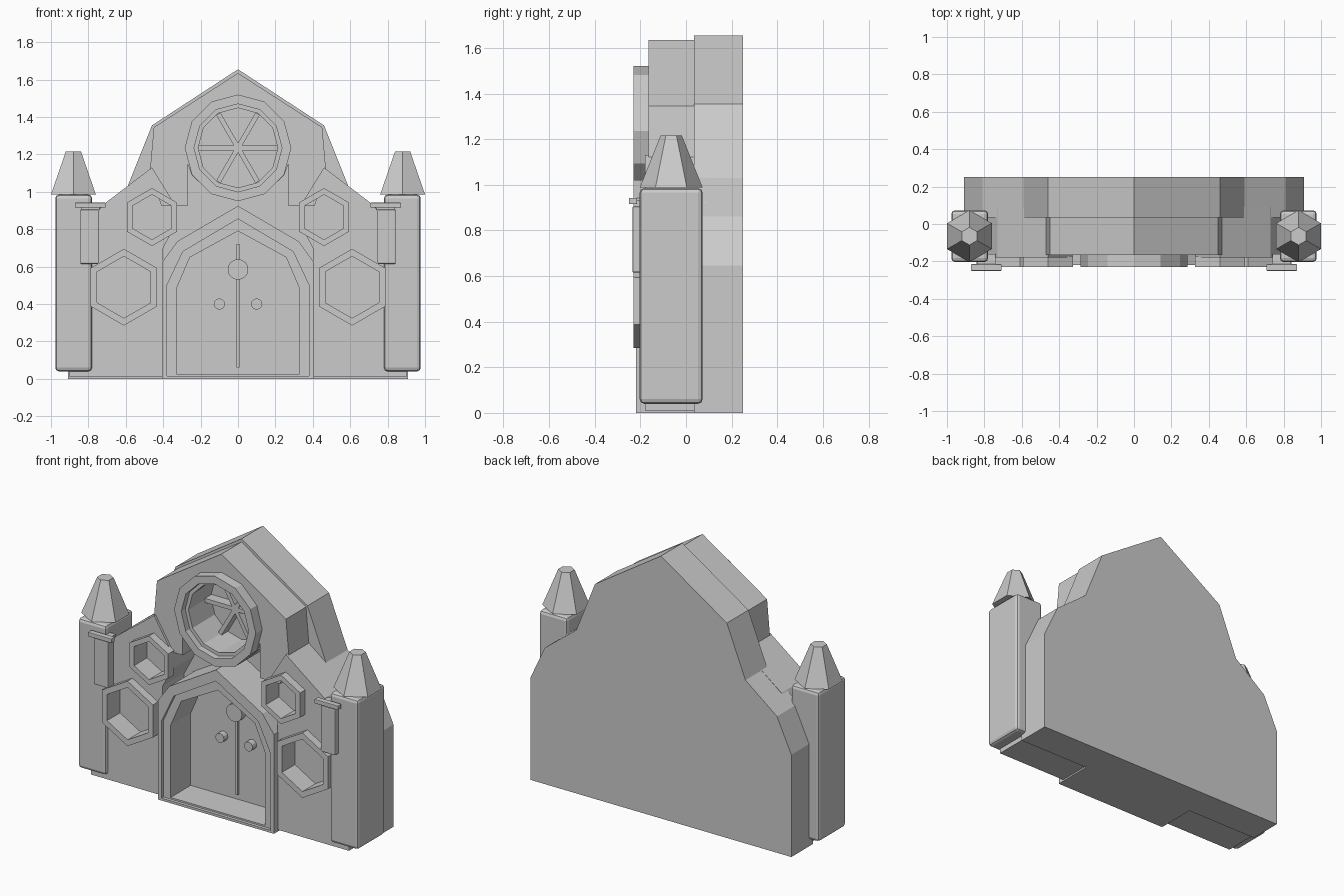
import bpy, bmesh, math
from mathutils import Vector

if "Cube" in bpy.data.objects:
    bpy.data.objects.remove(bpy.data.objects["Cube"])


def prism(name, pts, y0, y1, hole=None):
    """Extrude an (x, z) outline from y0 to y1, optionally as a ring with a matching inner outline."""
    bm = bmesh.new()
    n = len(pts)
    loops = [[bm.verts.new((x, y, z)) for x, z in p] for p in ([pts, hole] if hole else [pts]) for y in (y0, y1)]
    if not hole:
        bm.faces.new(loops[0])
        bm.faces.new(loops[1])
    for a, b in ([(0, 1), (2, 3), (0, 2), (1, 3)] if hole else [(0, 1)]):
        for i in range(n):
            j = (i + 1) % n
            bm.faces.new((loops[a][i], loops[a][j], loops[b][j], loops[b][i]))
    bmesh.ops.recalc_face_normals(bm, faces=bm.faces)
    me = bpy.data.meshes.new(name)
    bm.to_mesh(me)
    bm.free()
    ob = bpy.data.objects.new(name, me)
    bpy.context.collection.objects.link(ob)
    return ob


def ngon(cx, cz, r, n, turn=0.0):
    return [(cx + r * math.cos(turn + 2 * math.pi * i / n), cz + r * math.sin(turn + 2 * math.pi * i / n))
            for i in range(n)]


def sym(half):
    """Mirror a right-hand half outline; points on the centre line stay single."""
    return half + [(-x, z) for x, z in reversed(half) if x > 0]


def box(name, x0, x1, y0, y1, z0, z1, bevel=0):
    ob = prism(name, [(x0, z0), (x1, z0), (x1, z1), (x0, z1)], y0, y1)
    if bevel:
        m = ob.modifiers.new("bevel", 'BEVEL')
        m.width, m.segments = bevel, 2
    return ob


def cut(ob, pts, y0, y1):
    c = prism("cutter", pts, y0, y1)
    c.hide_render = True
    c.hide_set(True)
    m = ob.modifiers.new("cut", 'BOOLEAN')
    m.operation, m.object, m.solver = 'DIFFERENCE', c, 'EXACT'


# back slab
prism("back_wall", sym([(.91, 0), (.91, .645), (.81, .86), (.59, 1.03), (.46, 1.355), (0, 1.655)]), .035, .25)

# upper gable with arched underside and round window opening
gable = prism("upper_gable", sym([(0, 1.635), (.45, 1.345), (.47, 1.12), (.41, .925), (.27, .925), (.27, 1.15),
                                  (.247, 1.09), (.142, .988), (0, .95)]), -.165, .04)
WZ = 1.235
cut(gable, ngon(0, WZ, .215, 12), -.3, .035)
prism("round_window_ring", ngon(0, WZ, .285, 12), -.23, -.16, ngon(0, WZ, .235, 12))
prism("round_window_inner_ring", ngon(0, WZ, .24, 12), -.19, -.15, ngon(0, WZ, .213, 12))
for i in range(3):
    bar = box("window_spoke", -.21, .21, -.03, .04, -.013, .013)
    bar.rotation_euler.y = i * math.pi / 3
    bar.location.z = WZ

# arched door surround in two steps, with door
outer = sym([(.405, 0), (.405, .625), (.325, .735), (0, .925)])
middle = sym([(.38, .015), (.38, .5), (.295, .68), (0, .855)])
inner = sym([(.33, .025), (.33, .48), (.257, .65), (0, .79)])
prism("door_frame", outer, -.22, .04, middle)
prism("door_inner_frame", middle, -.2, .04, inner)
prism("door_panel", inner, 0, .04)
box("door_seam", -.008, .008, -.015, .01, .06, .72)
prism("door_medallion", ngon(0, .585, .055, 16), -.04, .01)
for s in (-1, 1):
    prism("door_knob", ngon(s * .1, .4, .03, 12), -.04, .01)

for s in (-1, 1):
    # side wall with hexagonal windows
    wall = prism("side_wall", [(s * x, z) for x, z in [(.4, .01), (.9, .01), (.9, .6), (.73, .925), (.46, 1.13),
                                                       (.33, .92), (.33, .83), (.4, .7)]], -.18, .09)
    for cx, cz, r, ri in ((.61, .49, .205, .165), (.46, .865, .155, .12)):
        hole = ngon(s * cx, cz, ri, 6, math.pi / 6)
        prism("hexagon_window_frame", ngon(s * cx, cz, r, 6, math.pi / 6), -.23, -.17, hole)
        cut(wall, hole, -.3, -.1)

    # corner tower with tapered six-sided cap
    xa, xb = sorted((s * .78, s * .977))
    box("tower", xa, xb, -.203, .073, .04, .985, .02)
    bpy.ops.mesh.primitive_cone_add(vertices=6, radius1=.138, radius2=.047, depth=.228,
                                    location=(s * .88, -.065, 1.101))
    bpy.context.object.name = "tower_cap"

    # slim shutter and ledge on the tower
    xa, xb = sorted((s * .742, s * .843))
    box("tower_shutter", xa, xb, -.235, -.16, .615, .905, .006)
    xa, xb = sorted((s * .708, s * .872))
    box("tower_ledge", xa, xb, -.25, -.215, .915, .942, .003)
    box("ledge_bracket", s * .79 - .05, s * .79 + .05, -.23, -.16, .9, .93)
